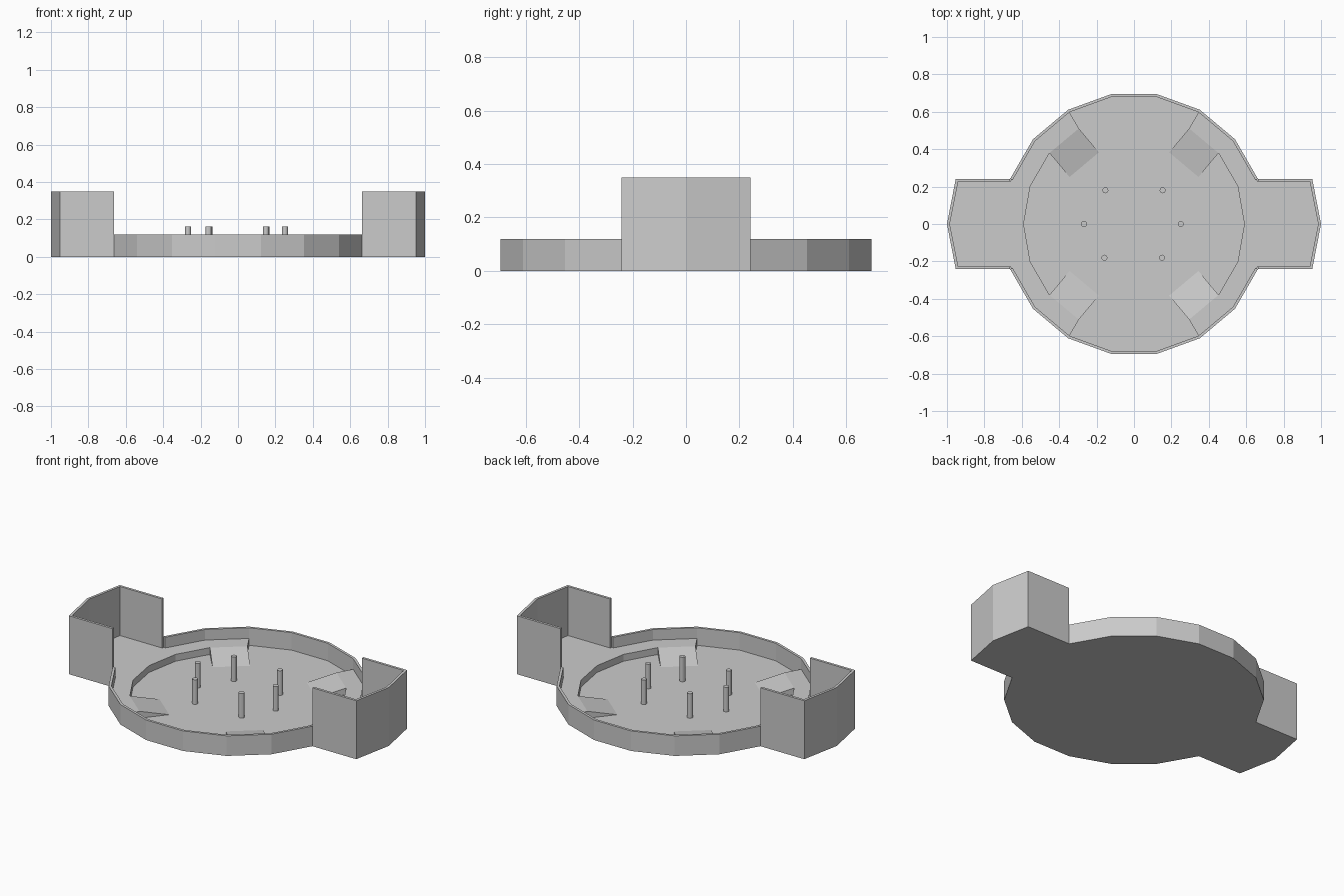
import bpy, bmesh
from math import cos, sin, radians
from mathutils import Vector

if "Cube" in bpy.data.objects:
    bpy.data.objects.remove(bpy.data.objects["Cube"])

R, T = 0.705, 0.015           # outer radius, wall thickness
FLOOR, LEDGE, RIM, POD, PIN = 0.015, 0.056, 0.12, 0.35, 0.162
RING = 0.59                   # inner radius of the raised ledge


def arc(r, a, b, step=20):
    return [(r * cos(radians(t)), r * sin(radians(t))) for t in range(a, b + (1 if step > 0 else -1), step)]


def make(name, faces_of):
    bm = bmesh.new()
    faces_of(bm)
    bmesh.ops.recalc_face_normals(bm, faces=bm.faces)
    mesh = bpy.data.meshes.new(name)
    bm.to_mesh(mesh)
    bm.free()
    ob = bpy.data.objects.new(name, mesh)
    bpy.context.collection.objects.link(ob)
    return ob


def prism(name, pts, direction):
    """Extrude a planar outline of 3D points along a direction."""
    def build(bm):
        f = bm.faces.new([bm.verts.new(p) for p in pts])
        ext = bmesh.ops.extrude_face_region(bm, geom=[f], use_keep_orig=True)
        moved = [v for v in ext["geom"] if isinstance(v, bmesh.types.BMVert)]
        bmesh.ops.translate(bm, verts=moved, vec=direction)
    return make(name, build)


def slab(name, outline, z0, z1, sx=1, sy=1):
    return prism(name, [(x * sx, y * sy, z0) for x, y in outline], (0, 0, z1 - z0))


# Pod outlines on the +x side
Y = R * sin(radians(20))
X = R * cos(radians(20))
pod_out = [(X, -Y), (0.953, -Y), (1.0, 0), (0.953, Y), (X, Y)]
pod_in = [(X, -Y + T), (0.94, -Y + T), (0.985, 0), (0.94, Y - T), (X, Y - T)]

# Base plate
flip = [(-x, -y) for x, y in pod_out]
slab("base_plate", pod_out + arc(R, 40, 140) + flip + arc(R, 220, 320), 0, FLOOR)

# Low round rim, front and back halves
rim = arc(R, 20, 160) + arc(R - T, 160, 20, -20)
for sy, side in ((1, "back"), (-1, "front")):
    slab("rim_" + side, rim, 0, RIM, 1, sy)

# Tall side pod walls and raised side ledges
ledge = arc(R - T, -60, -40) + pod_in + arc(R - T, 40, 60) + arc(RING, 60, -60, -20)
for sx, side in ((1, "right"), (-1, "left")):
    slab("pod_wall_" + side, pod_out + pod_in[::-1], 0, POD, sx)
    slab("ledge_" + side, ledge, FLOOR, LEDGE, sx)

# Four ramps from the ledge down to the floor
n = Vector((cos(radians(50)), sin(radians(50)), 0))
a, b = [Vector((x, y, 0)) for x, y in arc(RING, 40, 60)]
for sx in (1, -1):
    for sy in (1, -1):
        tri = [a + Vector((0, 0, FLOOR)), a + Vector((0, 0, LEDGE)), a - n * 0.167 + Vector((0, 0, FLOOR + 0.001))]
        s = Vector((sx, sy, 1))
        prism("ramp", [p * s for p in tri], (b - a) * s)

# Six upright pins
for x, y in ((-0.153, 0.18), (0.153, 0.18), (-0.267, 0), (0.25, 0), (-0.158, -0.18), (0.15, -0.18)):
    slab("pin", [(x + px, y + py) for px, py in arc(0.016, 0, 330, 30)], FLOOR, PIN)
